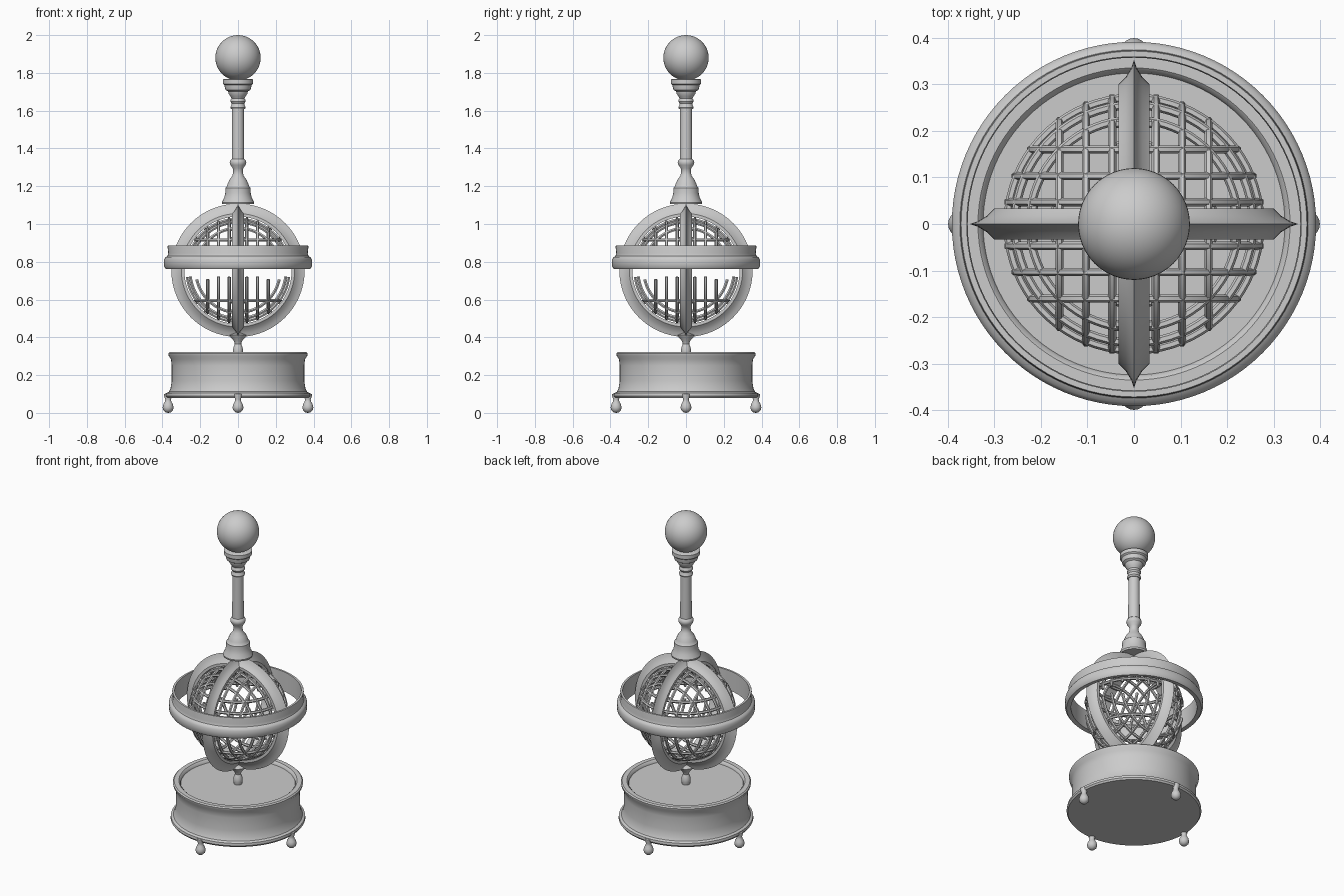
import bpy, bmesh, math
from mathutils import Matrix, Vector

if "Cube" in bpy.data.objects:
    bpy.data.objects.remove(bpy.data.objects["Cube"])

CZ = 0.755  # centre height of the globe cage


def lathe(name, profile, closed=False, seg=64, matrix=None):
    """Revolve (radius, z) points around z; closed joins last point to first."""
    bm = bmesh.new()
    rows = []
    for r, z in profile:
        if r < 1e-5:
            rows.append([bm.verts.new((0, 0, z))] * seg)
        else:
            rows.append([bm.verts.new((r * math.cos(2 * math.pi * i / seg),
                                       r * math.sin(2 * math.pi * i / seg), z))
                         for i in range(seg)])
    pairs = list(zip(rows, rows[1:]))
    if closed:
        pairs.append((rows[-1], rows[0]))
    for a, b in pairs:
        for i in range(seg):
            j = (i + 1) % seg
            vs = list(dict.fromkeys((a[i], a[j], b[j], b[i])))
            if len(vs) > 2:
                bm.faces.new(vs)
    bmesh.ops.recalc_face_normals(bm, faces=bm.faces[:])
    me = bpy.data.meshes.new(name)
    bm.to_mesh(me)
    bm.free()
    if matrix:
        me.transform(matrix)
    ob = bpy.data.objects.new(name, me)
    bpy.context.collection.objects.link(ob)
    smooth(ob)
    return ob


def smooth(ob):
    bpy.ops.object.select_all(action='DESELECT')
    ob.select_set(True)
    bpy.context.view_layer.objects.active = ob
    bpy.ops.object.shade_smooth_by_angle(angle=math.radians(35))


# drum base with recessed top
lathe("base_drum", [(0, .08), (.375, .08), (.382, .09), (.38, .105), (.366, .112),
                    (.357, .13), (.351, .17), (.351, .25), (.355, .285), (.367, .302),
                    (.369, .315), (.362, .322), (.335, .322), (.327, .315),
                    (.324, .303), (0, .303)], seg=96)

# four ball feet on the axes
for i in range(4):
    a = i * math.pi / 2
    lathe(f"foot_{i + 1}", [(0, .0), (.014, .003), (.026, .015), (.029, .03), (.025, .046),
                            (.017, .06), (.015, .072), (.021, .088), (.021, .1), (0, .105)], seg=20,
          matrix=Matrix.Translation((.37 * math.cos(a), .37 * math.sin(a), 0)))

# stem between base and cage
lathe("lower_stem", [(0, .3), (.022, .3), (.026, .318), (.027, .335), (.022, .352),
                     (.017, .365), (.021, .38), (.037, .398), (.045, .412), (0, .43)], seg=32)

# two upright cage rings with a sharp outer edge
rib = [(.284, -.033), (.30, -.033), (.315, -.018), (.335, -.006), (.353, 0),
       (.335, .006), (.315, .018), (.30, .033), (.284, .033)]
up = Matrix.Translation((0, 0, CZ))
for name, axis in (("cage_ring_front", 'X'), ("cage_ring_side", 'Y')):
    lathe(name, rib, True, 96, up @ Matrix.Rotation(math.pi / 2, 4, axis))

# horizontal equator band
lathe("equator_band", [(.357, .765), (.382, .762), (.391, .775), (.391, .812), (.384, .824),
                       (.374, .83), (.369, .845), (.373, .88), (.371, .886), (.359, .886)],
      True, 96)

# openwork globe: slices of a sphere along x, y and z, broken where too steep
R = .275
cu = bpy.data.curves.new("openwork_globe", 'CURVE')
cu.dimensions = '3D'
cu.bevel_depth = .009
cu.bevel_resolution = 1
cu.use_fill_caps = True


def add_run(run, cyclic=False):
    if len(run) < 3:
        return
    sp = cu.splines.new('POLY')
    sp.points.add(len(run) - 1)
    for p, v in zip(sp.points, run):
        p.co = (*v, 1)
    sp.use_cyclic_u = cyclic


N = 72
for axis in range(3):
    for c in (-.215, -.16, -.103, -.047, .047, .103, .16, .215):
        if axis == 2 and c in (-.103, -.047):
            continue
        rad = math.sqrt(R * R - c * c)
        pts = []
        for i in range(N):
            t = 2 * math.pi * (i + .5) / N
            v = [0, 0, 0]
            v[axis] = c
            v[(axis + 1) % 3] = rad * math.cos(t)
            v[(axis + 2) % 3] = rad * math.sin(t)
            others = max(abs(v[(axis + 1) % 3]), abs(v[(axis + 2) % 3]))
            keep = abs(c) < 1.3 * others and not (axis < 2 and abs(v[2] + .01) < .02)
            pts.append(Vector(v) if keep else None)
        if all(pts):
            add_run(pts, True)
            continue
        if None in pts:
            k = pts.index(None)
            run = []
            for p in pts[k:] + pts[:k] + [None]:
                if p is None:
                    add_run(run)
                    run = []
                else:
                    run.append(p)
globe = bpy.data.objects.new("openwork_globe", cu)
globe.location = (0, 0, CZ)
bpy.context.collection.objects.link(globe)
bpy.ops.object.select_all(action='DESELECT')
globe.select_set(True)
bpy.context.view_layer.objects.active = globe
bpy.ops.object.convert(target='MESH')
smooth(bpy.context.view_layer.objects.active)

# collar and turned column above the cage
lathe("collar", [(0, 1.105), (.083, 1.105), (.085, 1.115), (.073, 1.14), (.067, 1.165),
                 (.067, 1.19), (.06, 1.197), (.056, 1.21), (.045, 1.235), (.03, 1.255),
                 (.025, 1.275), (.028, 1.295), (.04, 1.312), (.044, 1.325), (.041, 1.337),
                 (.033, 1.345), (.032, 1.61), (0, 1.61)], seg=48)
lathe("column_top", [(0, 1.605), (.036, 1.608), (.041, 1.617), (.036, 1.627), (.034, 1.638),
                     (.04, 1.648), (.039, 1.658), (.034, 1.665), (.04, 1.675), (.05, 1.69),
                     (.052, 1.702), (.066, 1.71), (.07, 1.725), (.071, 1.735), (.08, 1.742),
                     (.08, 1.765), (.074, 1.768), (0, 1.768)], seg=48)

# crowning ball
n = 24
lathe("top_ball", [(.12 * math.sin(math.pi * i / n), 1.88 - .12 * math.cos(math.pi * i / n))
                   for i in range(n + 1)], seg=48)
